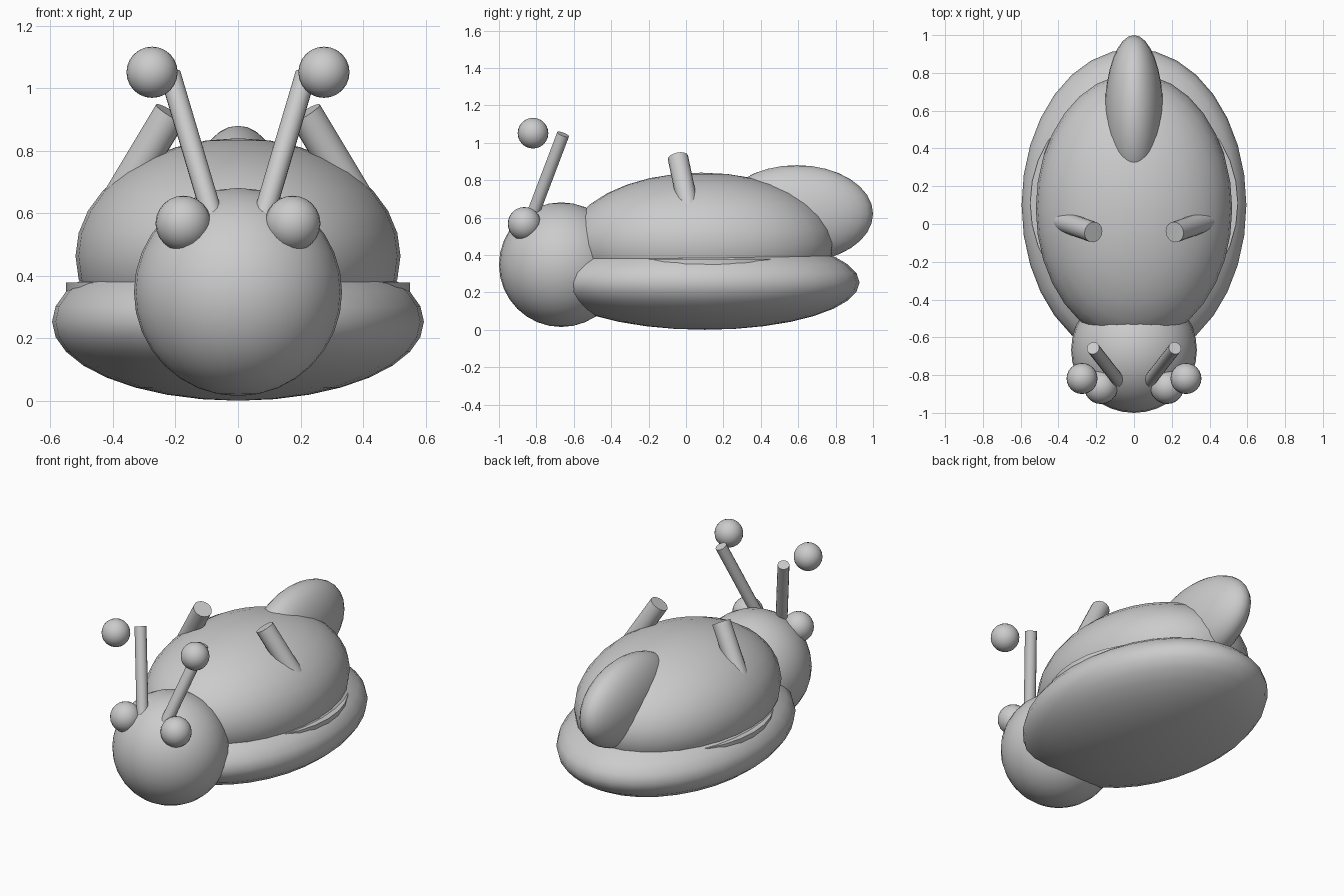
import bpy, math
from mathutils import Vector

if "Cube" in bpy.data.objects:
    bpy.data.objects.remove(bpy.data.objects["Cube"])

grey = bpy.data.materials.new("plain grey")
grey.diffuse_color = (0.6, 0.6, 0.6, 1)
grey.use_nodes = True
grey.node_tree.nodes["Principled BSDF"].inputs["Base Color"].default_value = grey.diffuse_color


def finish(name):
    ob = bpy.context.object
    ob.name = name
    ob.data.materials.append(grey)
    bpy.ops.object.transform_apply(location=False, rotation=True, scale=True)
    bpy.ops.object.shade_smooth_by_angle(angle=math.radians(40))
    return ob


def ellipsoid(name, centre, radii, segments=32, rings=16):
    bpy.ops.mesh.primitive_uv_sphere_add(segments=segments, ring_count=rings,
                                         radius=1, location=centre)
    bpy.context.object.scale = radii
    return finish(name)


def rod(name, start, end, radius, sides=16):
    a, b = Vector(start), Vector(end)
    bpy.ops.mesh.primitive_cylinder_add(vertices=sides, radius=radius,
                                        depth=(b - a).length, location=(a + b) / 2)
    bpy.context.object.rotation_euler = (b - a).to_track_quat('Z', 'Y').to_euler()
    return finish(name)


# Body: broad flattened base, domed shell, round head, raised tail
ellipsoid("base_body", (0, 0.10, 0.253), (0.595, 0.828, 0.253))
ellipsoid("shell", (0, 0.082, 0.463), (0.52, 0.713, 0.377))
ellipsoid("head", (0, -0.667, 0.348), (0.333, 0.333, 0.333))
ellipsoid("tail", (0, 0.592, 0.62), (0.155, 0.408, 0.26))

# Thin rim disc between shell and base, showing only at the sides
bpy.ops.mesh.primitive_cylinder_add(vertices=32, radius=1, depth=0.06,
                                    location=(0, 0.11, 0.348))
bpy.context.object.scale = (0.55, 0.59, 1)
finish("rim_disc")

# Paired parts on both sides
for side, s in (("left", -1), ("right", 1)):
    ellipsoid(f"{side}_eye", (s * 0.175, -0.864, 0.567), (0.089,) * 3, 24, 12)
    rod(f"{side}_antenna", (s * 0.07, -0.845, 0.55), (s * 0.217, -0.657, 1.045), 0.034)
    ellipsoid(f"{side}_antenna_ball", (s * 0.275, -0.818, 1.051), (0.082,) * 3, 24, 12)
    rod(f"{side}_shell_horn", (s * 0.437, 0.035, 0.55), (s * 0.215, -0.043, 0.92), 0.055)
